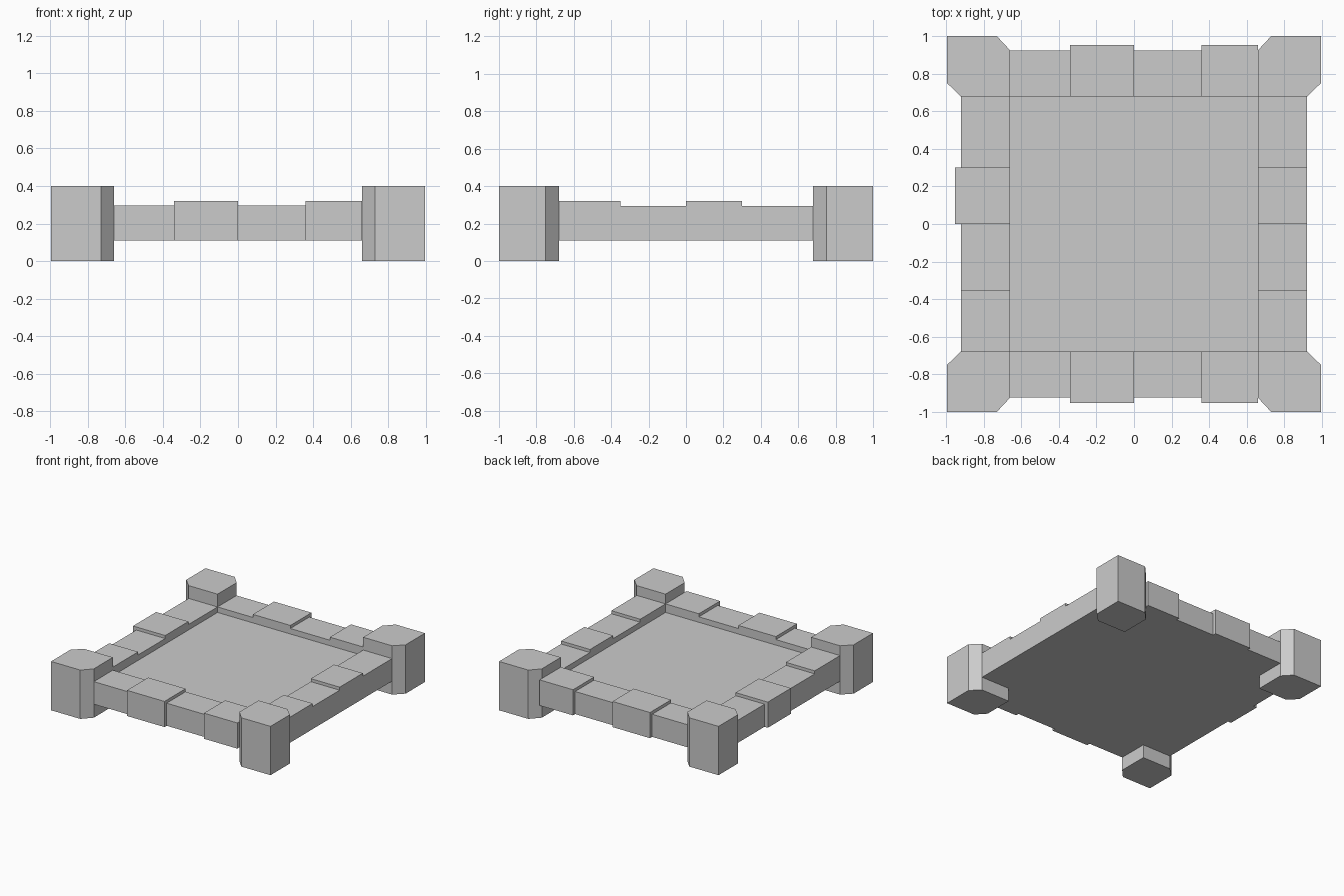
import bpy

if "Cube" in bpy.data.objects:
    bpy.data.objects.remove(bpy.data.objects["Cube"])

BASE, LOW, HIGH, FLOOR, POST = 0.11, 0.295, 0.32, 0.25, 0.40
IX, IY = 0.66, 0.678          # inner edges of the walls


def prism(name, outline, z0, z1):
    """Extrude a counter-clockwise outline from z0 to z1."""
    n = len(outline)
    verts = [(x, y, z) for z in (z0, z1) for x, y in outline]
    faces = [tuple(reversed(range(n))), tuple(range(n, 2 * n))]
    faces += [(i, (i + 1) % n, n + (i + 1) % n, n + i) for i in range(n)]
    mesh = bpy.data.meshes.new(name)
    mesh.from_pydata(verts, [], faces)
    obj = bpy.data.objects.new(name, mesh)
    bpy.context.collection.objects.link(obj)
    return obj


def box(name, xa, xb, ya, yb, z0, z1):
    x0, x1 = sorted((xa, xb))
    y0, y1 = sorted((ya, yb))
    return prism(name, [(x0, y0), (x1, y0), (x1, y1), (x0, y1)], z0, z1)


# Chamfered corner posts
corner = [(IX, IY), (0.922, IY), (0.995, 0.75), (0.995, 1), (0.73, 1), (IX, 0.925)]
for sx, sy, label in ((1, 1, "back_right"), (-1, 1, "back_left"),
                      (1, -1, "front_right"), (-1, -1, "front_left")):
    pts = [(x * sx, y * sy) for x, y in corner]
    if sx * sy < 0:
        pts.reverse()
    prism("corner_post_" + label, pts, 0, POST)

# Floor slab
box("floor", -IX, IX, -IY, IY, BASE, FLOOR)

# Front and back walls: alternating low and raised, protruding blocks
xs = [-IX, -0.34, 0, 0.358, IX]
for s, label in ((-1, "front"), (1, "back")):
    for i in range(4):
        raised = i % 2
        box(f"{label}_wall_block_{i + 1}", xs[i], xs[i + 1], s * IY,
            s * (0.952 if raised else 0.924), BASE, HIGH if raised else LOW)

# Side walls: alternating heights, only one left block protrudes
ys = [-IY, -0.35, 0, 0.30, IY]
for s, label in ((-1, "left"), (1, "right")):
    for i in range(4):
        outer = 0.952 if (s < 0 and i == 2) else 0.922
        box(f"{label}_wall_block_{i + 1}", s * IX, s * outer, ys[i], ys[i + 1],
            BASE, LOW if i % 2 else HIGH)
